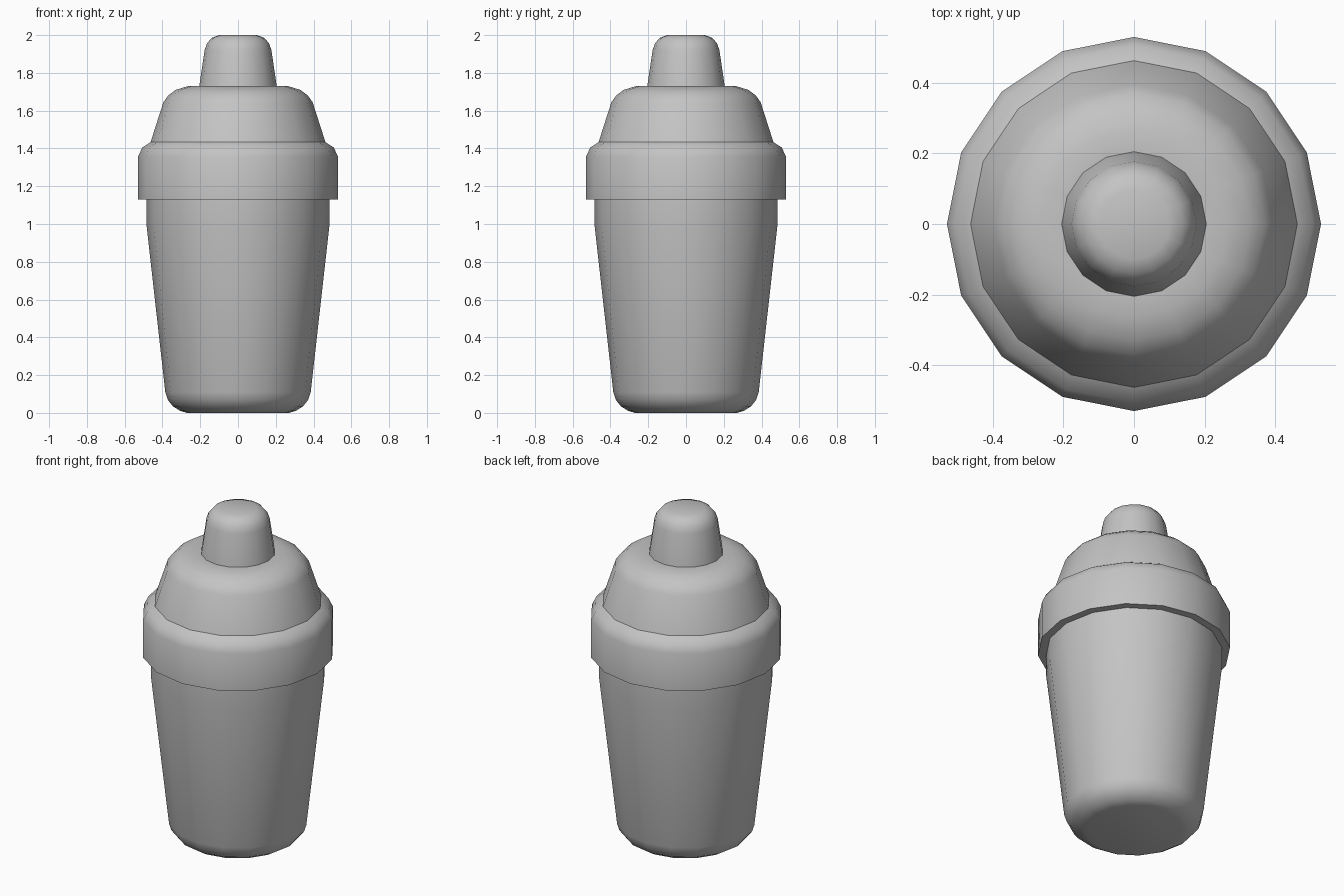
import bpy, bmesh, math

if "Cube" in bpy.data.objects:
    bpy.data.objects.remove(bpy.data.objects["Cube"])

SIDES = 16

steel = bpy.data.materials.new("brushed_grey")
steel.diffuse_color = (0.55, 0.55, 0.55, 1)
steel.use_nodes = True
steel.node_tree.nodes["Principled BSDF"].inputs["Base Color"].default_value = steel.diffuse_color


def lathe(name, profile, cap_bottom=False, cap_top=False):
    """Revolve (radius, height) points, listed bottom to top, around z."""
    bm = bmesh.new()
    rings = []
    for r, z in profile:
        rings.append([bm.verts.new((r * math.cos(a), r * math.sin(a), z))
                      for a in (2 * math.pi * i / SIDES for i in range(SIDES))])
    for low, high in zip(rings, rings[1:]):
        for i in range(SIDES):
            j = (i + 1) % SIDES
            bm.faces.new((low[i], low[j], high[j], high[i]))
    if cap_bottom:
        bm.faces.new(rings[0][::-1])
    if cap_top:
        bm.faces.new(rings[-1])
    mesh = bpy.data.meshes.new(name)
    bm.to_mesh(mesh)
    bm.free()
    mesh.materials.append(steel)
    obj = bpy.data.objects.new(name, mesh)
    bpy.context.collection.objects.link(obj)
    bpy.context.view_layer.objects.active = obj
    obj.select_set(True)
    bpy.ops.object.shade_smooth_by_angle(angle=math.radians(42))
    obj.select_set(False)
    return obj


# Tapered cup with rounded base and straight neck
lathe("cup", [(0.27, 0.0), (0.305, 0.01), (0.345, 0.035), (0.372, 0.07),
              (0.385, 0.11), (0.485, 1.0), (0.485, 1.13)], cap_bottom=True)

# Wide collar with a flat underside and rounded upper rim
lathe("collar", [(0.485, 1.13), (0.53, 1.13), (0.53, 1.355),
                 (0.507, 1.405), (0.463, 1.433)])

# Sloping shoulder that rounds over to a flat top
lathe("shoulder", [(0.463, 1.433), (0.395, 1.645), (0.37, 1.68),
                   (0.33, 1.71), (0.265, 1.73), (0.205, 1.73)])

# Small domed stopper
lathe("stopper_cap", [(0.205, 1.73), (0.177, 1.92), (0.165, 1.955),
                      (0.14, 1.985), (0.10, 2.0)], cap_top=True)
